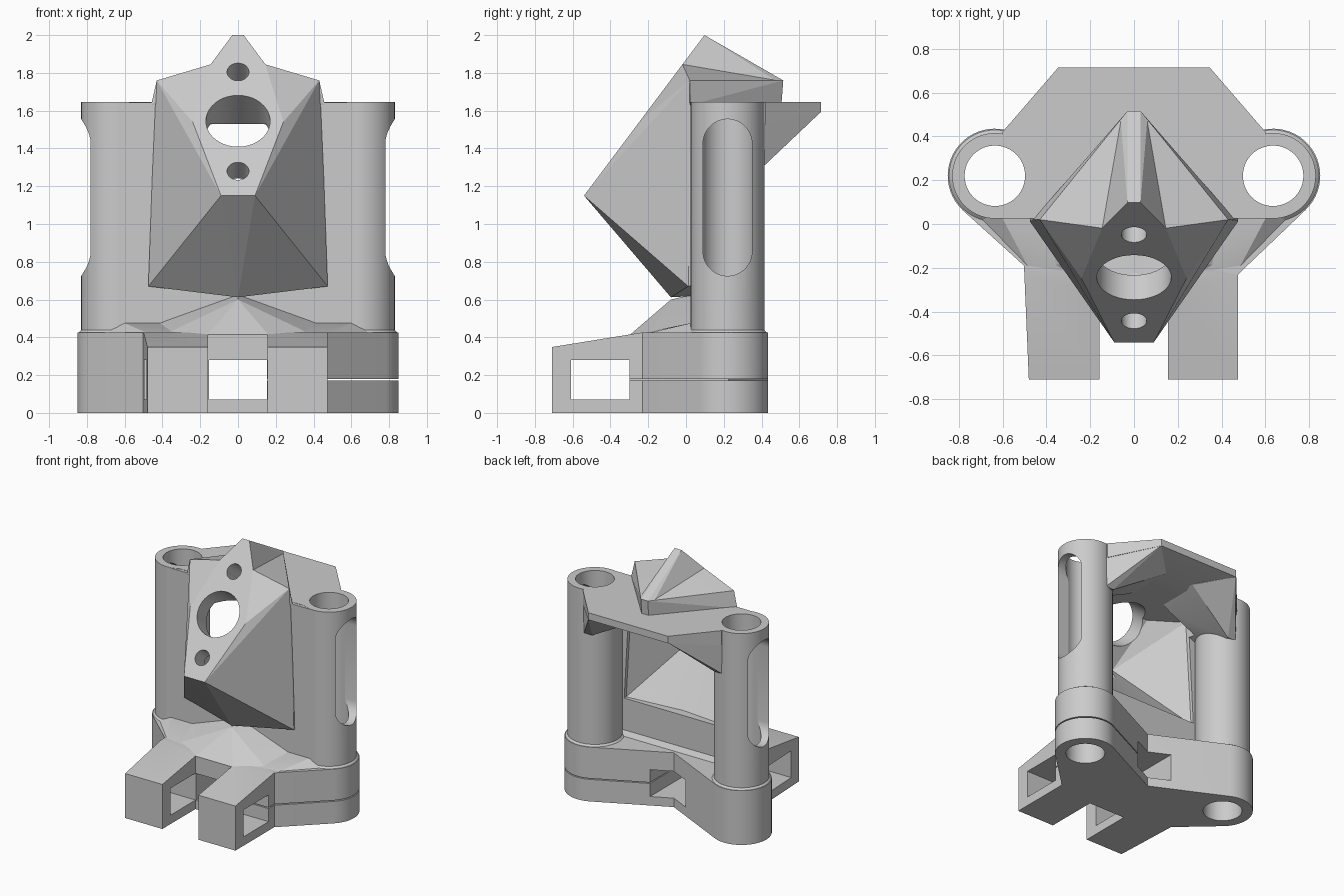
import bpy, bmesh
from math import sin, cos, radians, pi
from mathutils import Matrix, Vector

old = bpy.data.objects.get("Cube")
if old:
    bpy.data.objects.remove(old, do_unlink=True)

grey = bpy.data.materials.new("plain_grey")
grey.use_nodes = True
grey.diffuse_color = (0.6, 0.6, 0.6, 1)
grey.node_tree.nodes["Principled BSDF"].inputs["Base Color"].default_value = (0.6, 0.6, 0.6, 1)

TUBE_X, TUBE_Y = 0.635, 0.22
TOP = 1.645


def finish(name, bm):
    bmesh.ops.recalc_face_normals(bm, faces=bm.faces)
    mesh = bpy.data.meshes.new(name)
    bm.to_mesh(mesh)
    bm.free()
    mesh.materials.append(grey)
    obj = bpy.data.objects.new(name, mesh)
    bpy.context.collection.objects.link(obj)
    return obj


def hull(name, points):
    bm = bmesh.new()
    for p in points:
        bm.verts.new(p)
    res = bmesh.ops.convex_hull(bm, input=bm.verts)
    spare = set(res["geom_interior"]) | set(res["geom_unused"])
    spare = [v for v in spare if isinstance(v, bmesh.types.BMVert)]
    if spare:
        bmesh.ops.delete(bm, geom=spare, context="VERTS")
    bmesh.ops.dissolve_limit(bm, angle_limit=radians(0.5), verts=bm.verts, edges=bm.edges)
    return finish(name, bm)


def both(points):
    return [(s * x, y, z) for x, y, z in points for s in (1, -1)]


def box(name, x, y, z):
    return hull(name, [(a, b, c) for a in x for b in y for c in z])


def prism(name, outline, low, high):
    bm = bmesh.new()
    face = bm.faces.new([bm.verts.new((x, y, low)) for x, y in outline])
    res = bmesh.ops.extrude_face_region(bm, geom=[face])
    top = [v for v in res["geom"] if isinstance(v, bmesh.types.BMVert)]
    bmesh.ops.translate(bm, verts=top, vec=(0, 0, high - low))
    return finish(name, bm)


def cylinder(name, start, end, radius, sides=48):
    a, b = Vector(start), Vector(end)
    bm = bmesh.new()
    turn = (b - a).to_track_quat("Z", "Y").to_matrix().to_4x4()
    bmesh.ops.create_cone(bm, cap_ends=True, segments=sides, radius1=radius, radius2=radius,
                          depth=(b - a).length, matrix=Matrix.Translation((a + b) / 2) @ turn)
    return finish(name, bm)


def cut(obj, cutters):
    for c in cutters:
        mod = obj.modifiers.new("cut", "BOOLEAN")
        mod.operation = "DIFFERENCE"
        mod.solver = "EXACT"
        mod.object = c
    deps = bpy.context.evaluated_depsgraph_get()
    mesh = bpy.data.meshes.new_from_object(obj.evaluated_get(deps))
    obj.modifiers.clear()
    obj.data = mesh


# Cutters: tube bores and outer slots
bores, slots = [], []
for s in (1, -1):
    bores.append(cylinder("bore_cutter", (s * TUBE_X, TUBE_Y, -0.2), (s * TUBE_X, TUBE_Y, 1.9), 0.138))
    rim = []
    for i in range(40):
        a = 2 * pi * (i + 0.5) / 40
        z = 1.425 if sin(a) > 0 else 0.855
        rim += [(s * x, TUBE_Y + 0.13 * cos(a), z + 0.13 * sin(a)) for x in (TUBE_X, 1.0)]
    slots.append(hull("slot_cutter", rim))

# Cutters: holes square to the sloping front plate
holes = []
for z, r, depth in ((1.545, 0.17, 0.42), (1.805, 0.058, 0.28), (1.28, 0.058, 0.35)):
    mid = Vector((0, (0.6 * z - 1.122) / 0.8, z))
    axis = Vector((0, 0.8, -0.6))
    holes.append(cylinder("plate_hole_cutter", mid - axis * 0.15, mid + axis * depth, r, 40))

# Cutter: hollow behind the nose
cavity = hull("cavity_cutter", both([
    (0.08, -0.335, 1.19), (0.19, -0.08, 1.53), (0.42, 0.07, 1.53), (0.465, 0.075, 0.71),
    (0, 0.03, 0.71), (0.42, 0.16, 1.53), (0.465, 0.16, 0.71), (0, 0.16, 0.71)]))

# Cutters: base windows, side slit, sloping prong tops
window = box("window_cutter", (-0.7, 0.7), (-0.61, -0.3), (0.07, 0.28))
tunnel = box("tunnel_cutter", (-0.154, 0.154), (-0.5, 0.4), (0.07, 0.28))
slit = box("slit_cutter", (0.12, 1.0), (-0.31, 0.6), (0.172, 0.18))
slope = hull("slope_cutter", [(x, y, z) for x in (-1, 1) for y, z in
                              ((-0.9, 0.318), (-0.2, 0.431), (-0.2, 0.7), (-0.9, 0.7))])

# Base with two prongs and rounded ends
arc = []
for i in range(25):
    a = radians(-47 + i * 163 / 24)
    arc.append((TUBE_X + 0.215 * cos(a), TUBE_Y + 0.215 * sin(a)))
outline = [(0.155, -0.301), (0.155, -0.71), (0.475, -0.71), (0.475, -0.23)] + arc + [(0, 0.15)]
outline += [(-x, y) for x, y in reversed(arc)]
outline += [(-0.502, -0.19), (-0.48, -0.71), (-0.158, -0.71), (-0.158, -0.301)]
base = prism("base", outline, 0, 0.425)
cut(base, bores + [slope, window, tunnel, slit])

# Raised ground between base and wall
flank = hull("base_flank", both([
    (0.47, -0.22, 0.418), (0.16, -0.29, 0.412), (0.72, 0.04, 0.42), (0.6, 0.025, 0.475),
    (0.6, 0.09, 0.475), (0.7, 0.13, 0.42), (0.4, -0.2, 0.35), (0.6, 0.09, 0.35)]))
cut(flank, bores)
hull("base_ridge", both([
    (0.16, -0.295, 0.415), (0, -0.08, 0.6), (0.42, 0.02, 0.472), (0.42, 0.09, 0.472),
    (0, 0.09, 0.64), (0.4, -0.2, 0.41), (0.15, -0.29, 0.35), (0.4, 0.09, 0.35)]))

# Tubes with chamfered collar
for s, side in ((1, "left"), (-1, "right")):
    bm = bmesh.new()
    rings = []
    for r, z in ((0.2145, 0.3), (0.2145, 0.42), (0.195, 0.438), (0.195, TOP)):
        rings.append([bm.verts.new((s * TUBE_X + r * cos(2 * pi * i / 56),
                                    TUBE_Y + r * sin(2 * pi * i / 56), z)) for i in range(56)])
    for a, b in zip(rings, rings[1:]):
        for i in range(56):
            j = (i + 1) % 56
            bm.faces.new((a[i], a[j], b[j], b[i]))
    bm.faces.new(rings[0])
    bm.faces.new(rings[-1])
    tube = finish(side + "_tube", bm)
    cut(tube, bores + slots)

# Wall between tubes
wall = box("front_wall", (-TUBE_X, TUBE_X), (0.026, 0.1), (0.4, TOP - 0.002))
cut(wall, bores + [cavity] + holes)

# Faceted nose carrying the sloping plate
nose = hull("nose", both([
    (0, -0.08, 0.612), (0.475, 0.012, 0.67), (0.43, 0.02, 1.76), (0.09, -0.54, 1.15),
    (0.24, -0.2475, 1.54), (0.145, -0.019, 1.845),
    (0.47, 0.06, 0.68), (0.44, 0.035, 1.64), (0, 0.06, 0.62)]))
cut(nose, [cavity] + holes)

# Low cap behind the plate, with a steep ridge on its middle
cap = hull("cap", both([
    (0.145, -0.019, 1.845), (0.43, 0.02, 1.76), (0.46, 0.022, 1.63),
    (0.03, 0.515, 1.76), (0.06, 0.47, 1.762), (0.03, 0.505, 1.63), (0.07, 0.46, 1.63)]))
ridge = hull("cap_ridge", both([
    (0.03, 0.0975, 2.0), (0.145, -0.019, 1.845), (0.03, 0.515, 1.76), (0.06, 0.47, 1.762),
    (0.1, 0.05, 1.7), (0.03, 0.48, 1.7)]))
for part in (cap, ridge):
    cut(part, holes)

# Roof slab with side gussets
roof = hull("roof", both([
    (0.345, 0.715, TOP), (0.6, 0.42, TOP), (0.6, 0.05, TOP),
    (0.345, 0.715, 1.59), (0.6, 0.42, 1.53), (0.6, 0.05, 1.53)]))
cut(roof, bores + holes)
for s, side in ((1, "left"), (-1, "right")):
    gusset = hull(side + "_gusset", [(s * x, y, z) for x, y, z in (
        (0.345, 0.713, 1.592), (0.6, 0.418, 1.62), (0.12, 0.1, 1.54), (0.6, 0.06, 1.62),
        (0.53, 0.405, 1.3), (0.6, 0.405, 1.3), (0.52, 0.08, 1.36), (0.345, 0.7, 1.62),
        (0.12, 0.5, 1.54), (0.42, 0.5, 1.42))])
    cut(gusset, bores + [cavity])

# Remove cutters, shade round parts smoothly
for c in bores + slots + holes + [cavity, window, tunnel, slit, slope]:
    bpy.data.objects.remove(c, do_unlink=True)
bpy.ops.object.select_all(action="DESELECT")
for obj in bpy.context.collection.objects:
    if obj.type == "MESH" and grey.name in obj.data.materials:
        obj.select_set(True)
        bpy.context.view_layer.objects.active = obj
bpy.ops.object.shade_smooth_by_angle(angle=radians(12))
